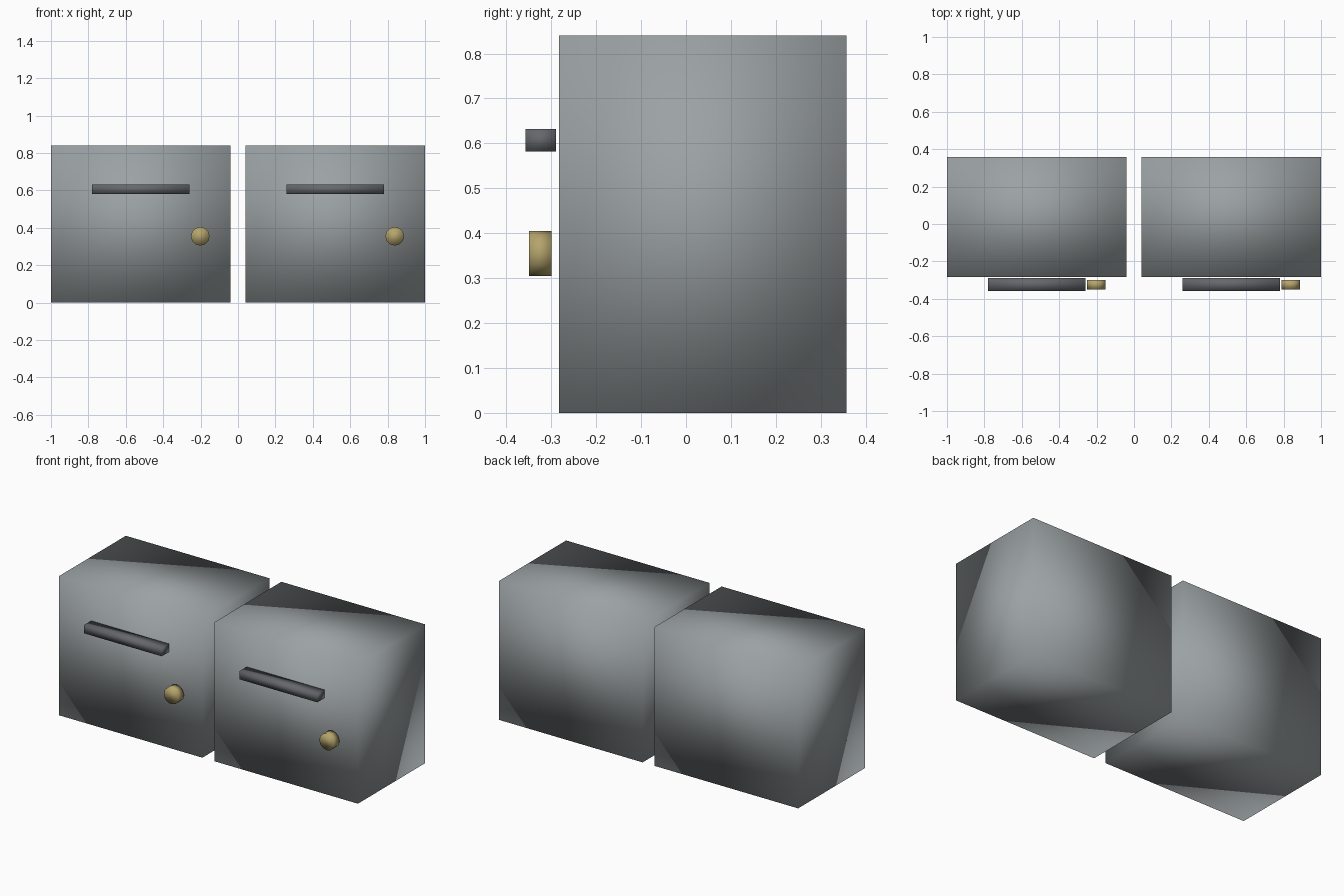
import bpy
import math
from mathutils import Vector

cube = bpy.data.objects.get("Cube")
if cube:
    bpy.data.objects.remove(cube, do_unlink=True)


def make_material(name, color):
    mat = bpy.data.materials.new(name)
    mat.use_nodes = True
    mat.diffuse_color = (*color, 1)
    mat.node_tree.nodes["Principled BSDF"].inputs["Base Color"].default_value = (*color, 1)
    return mat


body_grey = make_material("body grey", (0.33, 0.36, 0.37))
handle_grey = make_material("dark handle grey", (0.13, 0.135, 0.15))
brass = make_material("brass", (0.46, 0.37, 0.15))


def finish(name, mat):
    """Name the active part, colour it and smooth it across all edges."""
    obj = bpy.context.object
    obj.name = name
    obj.data.materials.append(mat)
    bpy.ops.object.transform_apply(location=False, rotation=True, scale=True)
    bpy.ops.object.shade_smooth()


def box(name, low, high, mat):
    low, high = Vector(low), Vector(high)
    bpy.ops.mesh.primitive_cube_add(size=1, location=(low + high) / 2)
    bpy.context.object.scale = high - low
    finish(name, mat)


def knob(name, center, radius, depth, mat):
    bpy.ops.mesh.primitive_cylinder_add(vertices=12, radius=radius, depth=depth,
                                        location=center, rotation=(math.pi / 2, 0, 0))
    finish(name, mat)


# Two matching drawers side by side, each with a bar handle and a round knob
for side, x in (("right", -0.52), ("left", 0.52)):
    box(side + "_drawer", (x - 0.48, -0.283, 0), (x + 0.48, 0.357, 0.84), body_grey)
    box(side + "_handle", (x - 0.26, -0.357, 0.582), (x + 0.26, -0.289, 0.632), handle_grey)
    knob(side + "_knob", (x + 0.318, -0.324, 0.355), 0.05, 0.05, brass)
